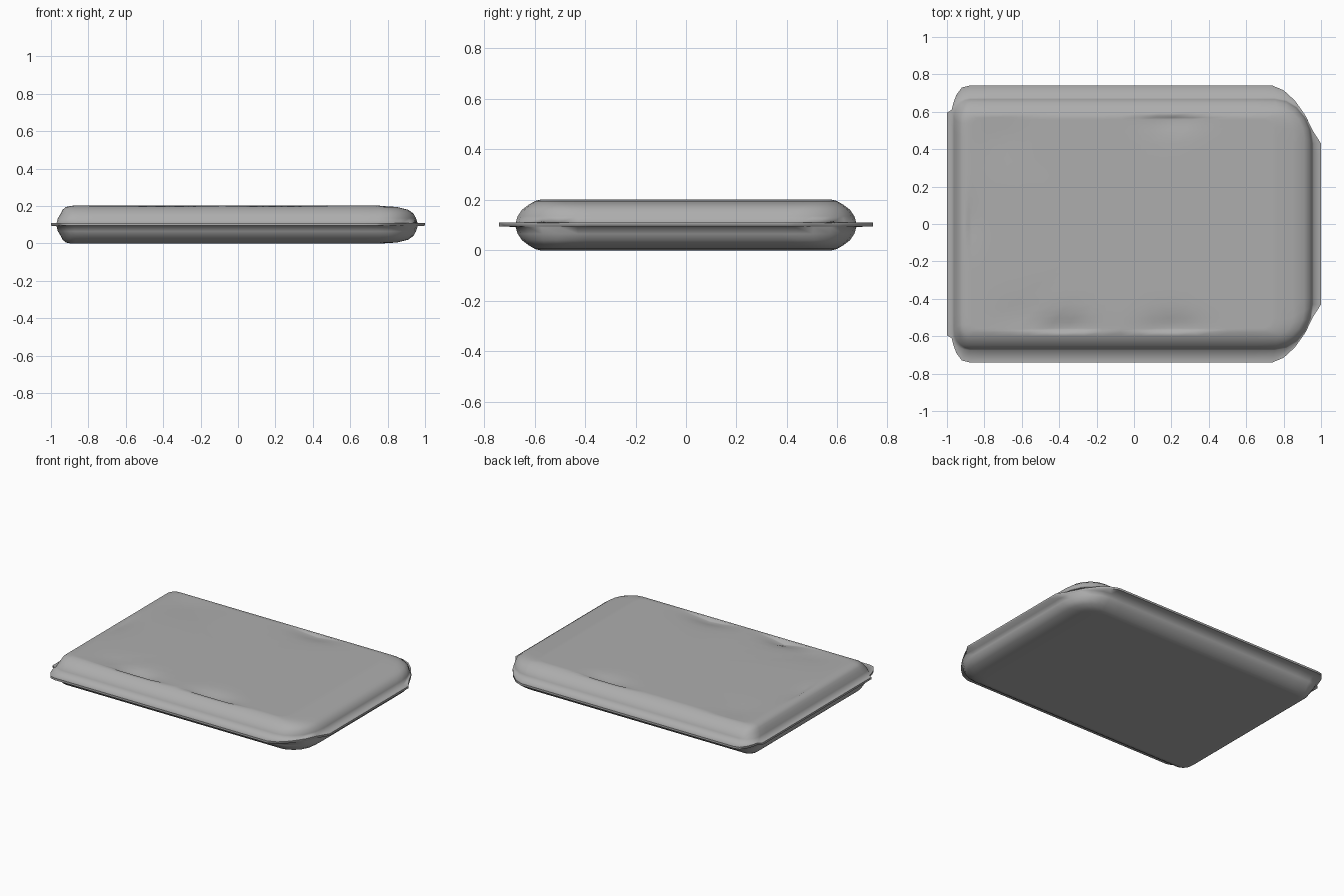
import bpy, bmesh, math

if "Cube" in bpy.data.objects:
    bpy.data.objects.remove(bpy.data.objects["Cube"])


def join_corners(arcs, n=16):
    """Closed loop from four corner point lists, with straight runs subdivided."""
    pts = []
    for i, a in enumerate(arcs):
        pts.extend(a)
        b = arcs[(i + 1) % 4][0]
        for k in range(1, n):
            t = k / n
            pts.append((a[-1][0] + (b[0] - a[-1][0]) * t, a[-1][1] + (b[1] - a[-1][1]) * t))
    return pts


def mirrored(right, left):
    """Counter-clockwise loop from the two back corners, mirrored to the front."""
    flip = lambda c: [(x, -y) for x, y in reversed(c)]
    return join_corners([flip(right), right, left, flip(left)])


def outline(xl, xr, y, cl, cr):
    """Rounded rectangle; cl / cr are (x, y) corner radii at left / right."""
    angles = [math.radians(18 * k) for k in range(6)]
    right = [(xr - cr[0] + cr[0] * math.cos(a), y - cr[1] + cr[1] * math.sin(a)) for a in angles]
    left = [(xl + cl[0] - cl[0] * math.sin(a), y - cl[1] + cl[1] * math.cos(a)) for a in angles]
    return mirrored(right, left)


# Soft dents in the top skin: x, y, half width x, half width y, depth
DENTS = [(-0.36, -0.56, 0.10, 0.07, 0.03), (0.2, -0.555, 0.13, 0.07, 0.022),
         (0.2, 0.555, 0.12, 0.07, 0.018), (-0.7, 0.45, 0.12, 0.14, 0.007),
         (-0.88, 0.0, 0.06, 0.12, 0.008), (-0.6, -0.48, 0.12, 0.10, 0.008)]


def top_z(x, y):
    z = 0.202
    for cx, cy, wx, wy, d in DENTS:
        z -= d * math.exp(-((x - cx) / wx) ** 2 - ((y - cy) / wy) ** 2)
    return z


# Padded body: rings from seam to flat face (height, left, right, half depth, corner radii)
RINGS = [(0.008, -0.97, 0.96, 0.675, (0.09, 0.08), (0.21, 0.245)),
         (0.035, -0.963, 0.952, 0.667, (0.09, 0.10), (0.20, 0.24)),
         (0.06, -0.948, 0.938, 0.65, (0.08, 0.10), (0.18, 0.20)),
         (0.08, -0.938, 0.91, 0.624, (0.06, 0.08), (0.15, 0.16)),
         (0.095, -0.92, 0.85, 0.598, (0.05, 0.06), (0.10, 0.10)),
         (0.1, -0.895, 0.77, 0.578, (0.04, 0.04), (0.06, 0.06))]
# Flange rim corners at the back right and back left
RIM = mirrored([(1.0, 0.43), (0.955, 0.5), (0.91, 0.59), (0.86, 0.66), (0.8, 0.715), (0.74, 0.74)],
               [(-0.88, 0.74), (-0.92, 0.73), (-0.95, 0.69), (-0.965, 0.65), (-0.975, 0.61),
                (-1.0, 0.595)])

bm = bmesh.new()


def bridge(a, b):
    for i in range(len(a)):
        j = (i + 1) % len(a)
        bm.faces.new((a[i], a[j], b[j], b[i]))


rims = []
for side in (1, -1):
    # Flange rim, then the rounded wall
    rings = [[bm.verts.new((x, y, 0.102 + side * 0.007)) for x, y in RIM]]
    rims.append(rings[0])
    for h, *shape in RINGS:
        rings.append([bm.verts.new((x, y, 0.1 + side * h)) for x, y in outline(*shape)])
    # Flat face as shrinking rings
    base = outline(*RINGS[-1][1:])
    mx = (RINGS[-1][1] + RINGS[-1][2]) / 2
    for s in (0.985, 0.965, 0.94, 0.91, 0.87, 0.82, 0.74, 0.6, 0.4, 0.15):
        ring = []
        for px, py in base:
            x, y = mx + (px - mx) * s, py * s
            ring.append(bm.verts.new((x, y, top_z(x, y) if side > 0 else 0.0)))
        rings.append(ring)
    for a, b in zip(rings, rings[1:]):
        bridge(a, b)
    bm.faces.new(rings[-1])
bridge(*rims)

bmesh.ops.recalc_face_normals(bm, faces=bm.faces)
mesh = bpy.data.meshes.new("padded_cushion")
bm.to_mesh(mesh)
bm.free()
cushion = bpy.data.objects.new("padded_cushion", mesh)
bpy.context.collection.objects.link(cushion)
bpy.context.view_layer.objects.active = cushion
cushion.select_set(True)
bpy.ops.object.shade_smooth_by_angle(angle=math.radians(86))

# Mid grey fabric
fabric = bpy.data.materials.new("grey_fabric")
fabric.diffuse_color = (0.42, 0.42, 0.42, 1)
fabric.use_nodes = True
fabric.node_tree.nodes["Principled BSDF"].inputs["Base Color"].default_value = fabric.diffuse_color
mesh.materials.append(fabric)
